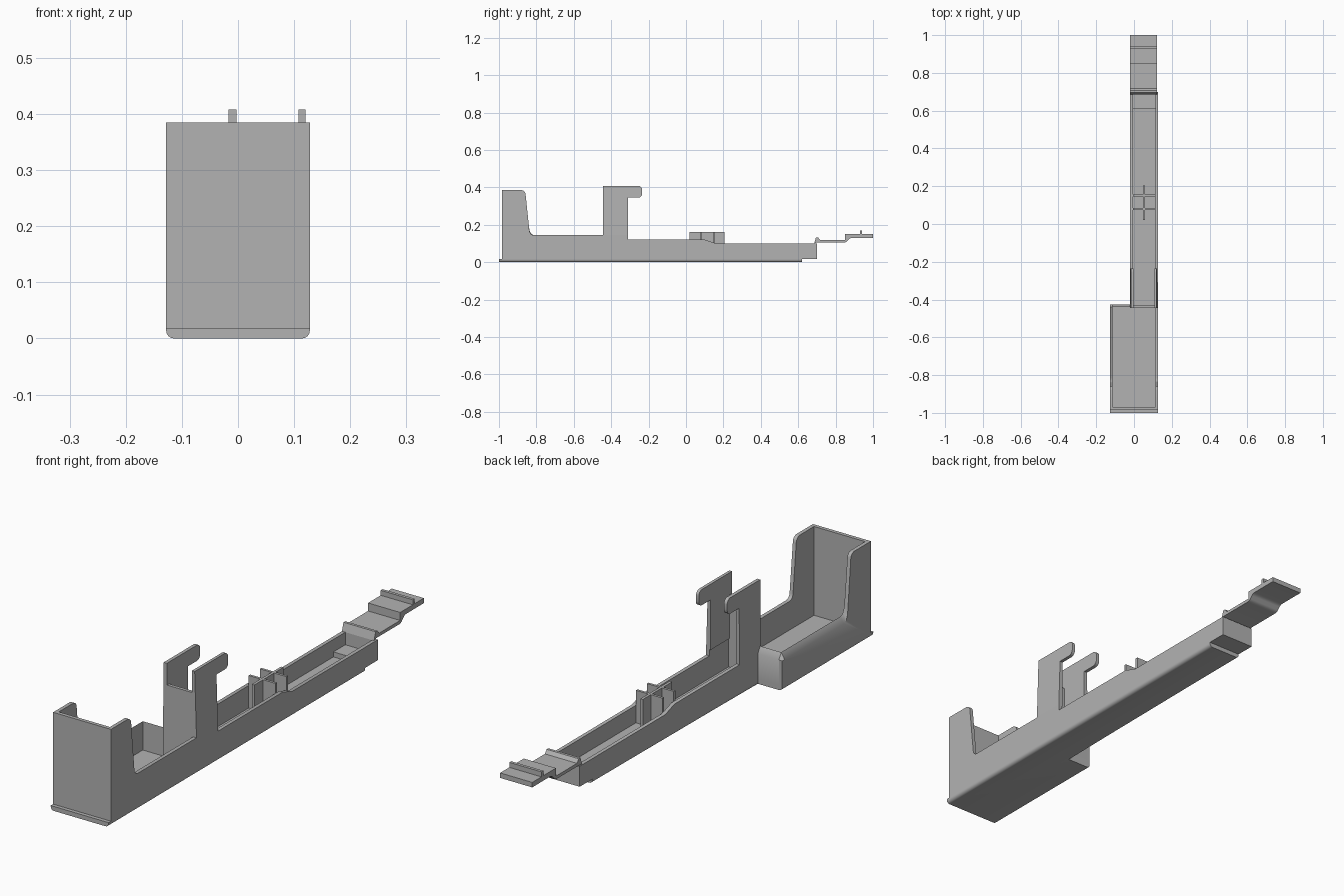
import bpy, bmesh

cube = bpy.data.objects.get("Cube")
if cube:
    bpy.data.objects.remove(cube, do_unlink=True)

grey = bpy.data.materials.new("plain grey")
grey.use_nodes = True
colour = (0.45, 0.45, 0.45, 1)
grey.diffuse_color = colour
grey.node_tree.nodes["Principled BSDF"].inputs["Base Color"].default_value = colour


def finish(name, bm):
    """Turn a bmesh into a named, softly shaded object."""
    bmesh.ops.recalc_face_normals(bm, faces=bm.faces)
    mesh = bpy.data.meshes.new(name)
    bm.to_mesh(mesh)
    bm.free()
    mesh.materials.append(grey)
    obj = bpy.data.objects.new(name, mesh)
    bpy.context.collection.objects.link(obj)
    bpy.ops.object.select_all(action='DESELECT')
    obj.select_set(True)
    bpy.context.view_layer.objects.active = obj
    bpy.ops.object.shade_smooth_by_angle(angle=0.6)
    return obj


def slab(name, profile, x0, x1, corners=(), radius=0.02, shape=None):
    """Extrude a (y, z) profile from x0 to x1, rounding the listed corners."""
    bm = bmesh.new()
    a = [bm.verts.new((x0, y, z)) for y, z in profile]
    b = [bm.verts.new((x1, y, z)) for y, z in profile]
    bm.faces.new(a)
    bm.faces.new(b)
    n = len(profile)
    for i in range(n):
        j = (i + 1) % n
        bm.faces.new((a[i], a[j], b[j], b[i]))
    if shape:
        for v in bm.verts:
            shape(v.co)
    edges = [bm.edges.get((a[i], b[i])) for i in corners]
    if edges:
        bmesh.ops.bevel(bm, geom=edges, offset=radius, segments=4,
                        profile=0.5, affect='EDGES')
    return finish(name, bm)


def box(name, x, y, z):
    return slab(name, [(y[0], z[0]), (y[1], z[0]), (y[1], z[1]), (y[0], z[1])], *x)


LEFT, RIGHT, ARM, T = 0.128, -0.128, -0.02, 0.015
FRONT, TRAY_END, ARM_END = -0.985, -0.425, 0.70
BASE, FLOOR, RIM = 0.018, 0.03, 0.145

# L-shaped base with rounded long lower edges and a front lip
bm = bmesh.new()
outline = [(RIGHT, -1), (LEFT, -1), (LEFT, 0.62), (ARM, 0.62),
           (ARM, TRAY_END), (RIGHT, TRAY_END)]
face = bm.faces.new([bm.verts.new((x, y, 0)) for x, y in outline])
long_edges = [e for e in face.edges
              if abs(e.verts[0].co.x - e.verts[1].co.x) < 1e-4]
top = bmesh.ops.extrude_face_region(bm, geom=[face], use_keep_orig=True)
for v in top["geom"]:
    if isinstance(v, bmesh.types.BMVert):
        v.co.z = BASE
bmesh.ops.bevel(bm, geom=long_edges, offset=0.014, segments=4,
                profile=0.5, affect='EDGES')
finish("base", bm)

# Floors inside the tray and arm
box("tray_floor", (RIGHT + T, LEFT - T), (FRONT + T, -0.44), (BASE, FLOOR))
box("arm_floor", (ARM + T, LEFT - T), (-0.43, 0.61), (BASE, FLOOR))
box("arm_end_floor", (ARM + T, LEFT - T), (0.61, ARM_END - T), (BASE, 0.05))

# Tray front wall
box("front_wall", (RIGHT, LEFT), (FRONT, FRONT + T), (BASE, 0.385))

# Long walls: tall front flange, tray rim and stepped arm rim
flange = [(FRONT + T, BASE), (FRONT + T, 0.385), (-0.86, 0.385), (-0.835, RIM)]
arm_rim = [(-0.31, RIM), (-0.31, 0.12), (0.10, 0.12), (0.16, 0.10),
           (ARM_END, 0.10), (ARM_END, BASE)]
slab("left_wall", flange + arm_rim, LEFT - T, LEFT, corners=(2, 3))
slab("right_arm_wall", [(-0.445, BASE), (-0.445, RIM)] + arm_rim, ARM, ARM + T)


def chamfer(co):
    """Lower the outside of the tray rim."""
    if abs(co.z - RIM) < 1e-4 and (co.x < RIGHT + 0.001 or co.y > -0.43):
        co.z = 0.12


slab("right_tray_wall",
     flange + [(-0.44, RIM), (TRAY_END, RIM), (TRAY_END, BASE)],
     RIGHT, RIGHT + T, corners=(2, 3), shape=chamfer)
slab("tray_back_wall",
     [(-0.44, BASE), (-0.44, RIM), (TRAY_END, RIM), (TRAY_END, BASE)],
     RIGHT + T, ARM, shape=chamfer)

# Pair of hooks with tapered outer faces, joined by a cross plate
hook = [(-0.445, RIM), (-0.445, 0.408), (-0.235, 0.408), (-0.235, 0.345),
        (-0.31, 0.345), (-0.31, RIM)]
for side, inner, outer, tip in (("left", LEFT - 0.02, LEFT, 0.120),
                                ("right", ARM + 0.017, ARM, -0.017)):
    def taper(co, outer=outer, tip=tip):
        if abs(co.x - outer) < 1e-4:
            co.x += (tip - outer) * (co.z - RIM) / (0.408 - RIM)
    slab(side + "_hook", hook, inner, outer, corners=(2, 3), shape=taper)
box("hook_cross_plate", (ARM + T, LEFT - T), (-0.443, -0.43), (BASE, 0.32))

# Crossed ribs in the arm
box("long_rib", (0.047, 0.058), (0.02, 0.205), (FLOOR, 0.16))
for name, y in (("front_rib", 0.08), ("back_rib", 0.15)):
    box(name, (ARM + T, LEFT - T), (y - 0.005, y + 0.005), (FLOOR, 0.16))

# Arm end wall and stepped latch strip with ridges
box("arm_end_wall", (ARM + T, LEFT - T), (ARM_END - T, ARM_END), (BASE, 0.10))
strip = [(0.685, 0.10), (0.70, 0.105), (0.855, 0.105), (0.878, 0.13), (1, 0.13),
         (1, 0.15), (0.85, 0.15), (0.85, 0.118), (0.717, 0.118),
         (0.706, 0.132), (0.695, 0.132)]
slab("latch_strip", strip, ARM, 0.122, corners=(2, 3), radius=0.01)
box("latch_ridge", (ARM, 0.122), (0.93, 0.942), (0.15, 0.17))
